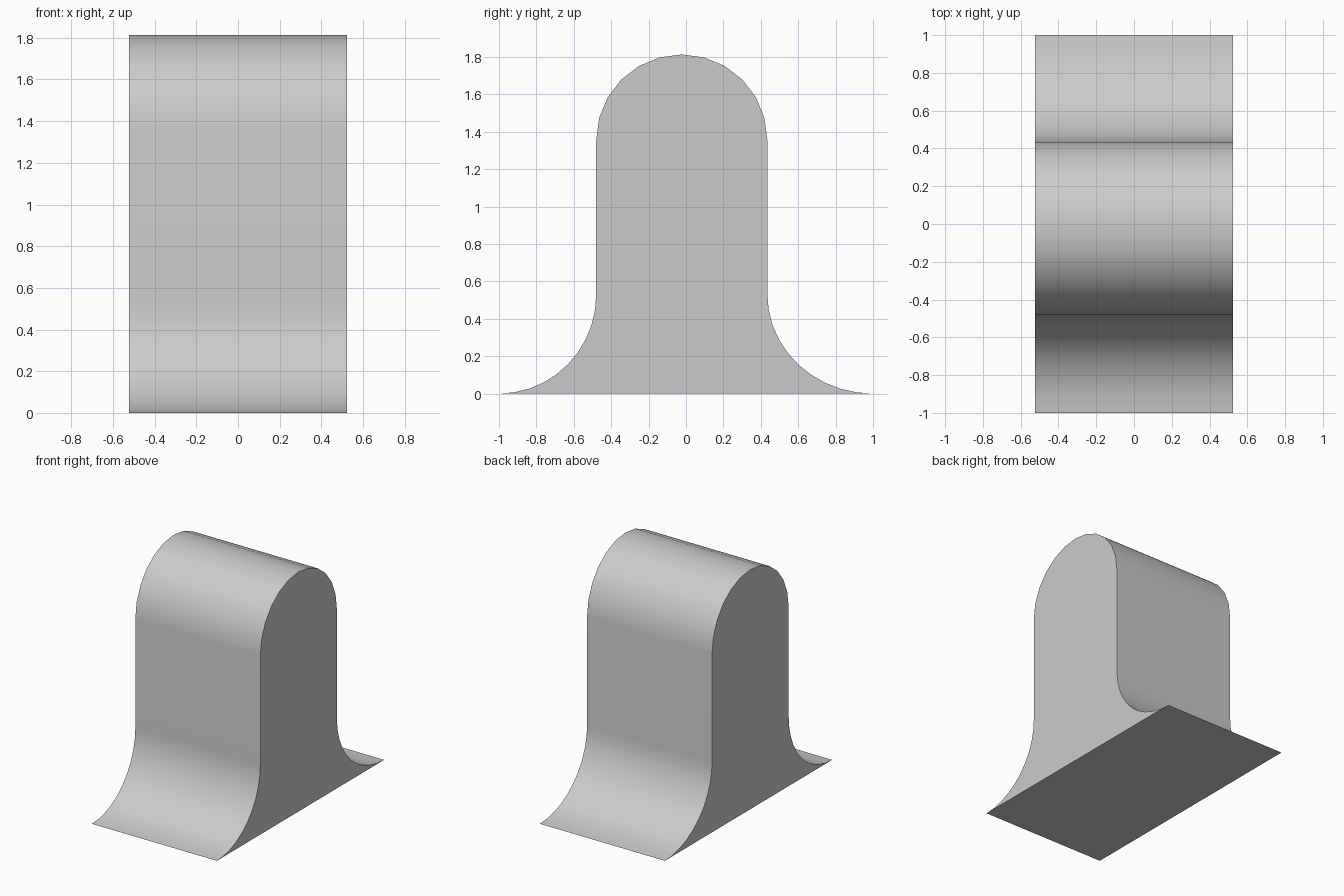
import bpy, bmesh
from math import sin, cos, pi, radians

if "Cube" in bpy.data.objects:
    bpy.data.objects.remove(bpy.data.objects["Cube"])

HALF_WIDTH = 0.523
LEFT, RIGHT = -0.48, 0.435       # upright walls
FILLET_Z, ARCH_Z, ARCH_H = 0.53, 1.355, 0.458
FLARE_STEPS, ARCH_STEPS = 10, 12


def arc(cy, cz, ry, rz, start, end, steps):
    """Points along an elliptical arc in the y-z plane (degrees)."""
    pts = []
    for i in range(steps + 1):
        a = radians(start + (end - start) * i / steps)
        pts.append((cy + ry * cos(a), cz + rz * sin(a)))
    return pts


# Side profile: right flare, rounded top, left flare
profile = arc(1, FILLET_Z, 1 - RIGHT, FILLET_Z, 270, 180, FLARE_STEPS)
profile += arc((LEFT + RIGHT) / 2, ARCH_Z, (RIGHT - LEFT) / 2, ARCH_H, 0, 180, ARCH_STEPS)
profile += arc(-1, FILLET_Z, 1 + LEFT, FILLET_Z, 0, -90, FLARE_STEPS)

# Extrude the profile across the width
bm = bmesh.new()
side = bm.faces.new([bm.verts.new((-HALF_WIDTH, y, z)) for y, z in profile])
ext = bmesh.ops.extrude_face_region(bm, geom=[side], use_keep_orig=True)
verts = [g for g in ext["geom"] if isinstance(g, bmesh.types.BMVert)]
bmesh.ops.translate(bm, verts=verts, vec=(2 * HALF_WIDTH, 0, 0))
bmesh.ops.recalc_face_normals(bm, faces=bm.faces)

mesh = bpy.data.meshes.new("flared_arch_block")
bm.to_mesh(mesh)
bm.free()
block = bpy.data.objects.new("flared_arch_block", mesh)
bpy.context.collection.objects.link(block)

# Smooth curved faces, crisp side and base edges
bpy.context.view_layer.objects.active = block
block.select_set(True)
bpy.ops.object.shade_smooth_by_angle(angle=radians(30))
